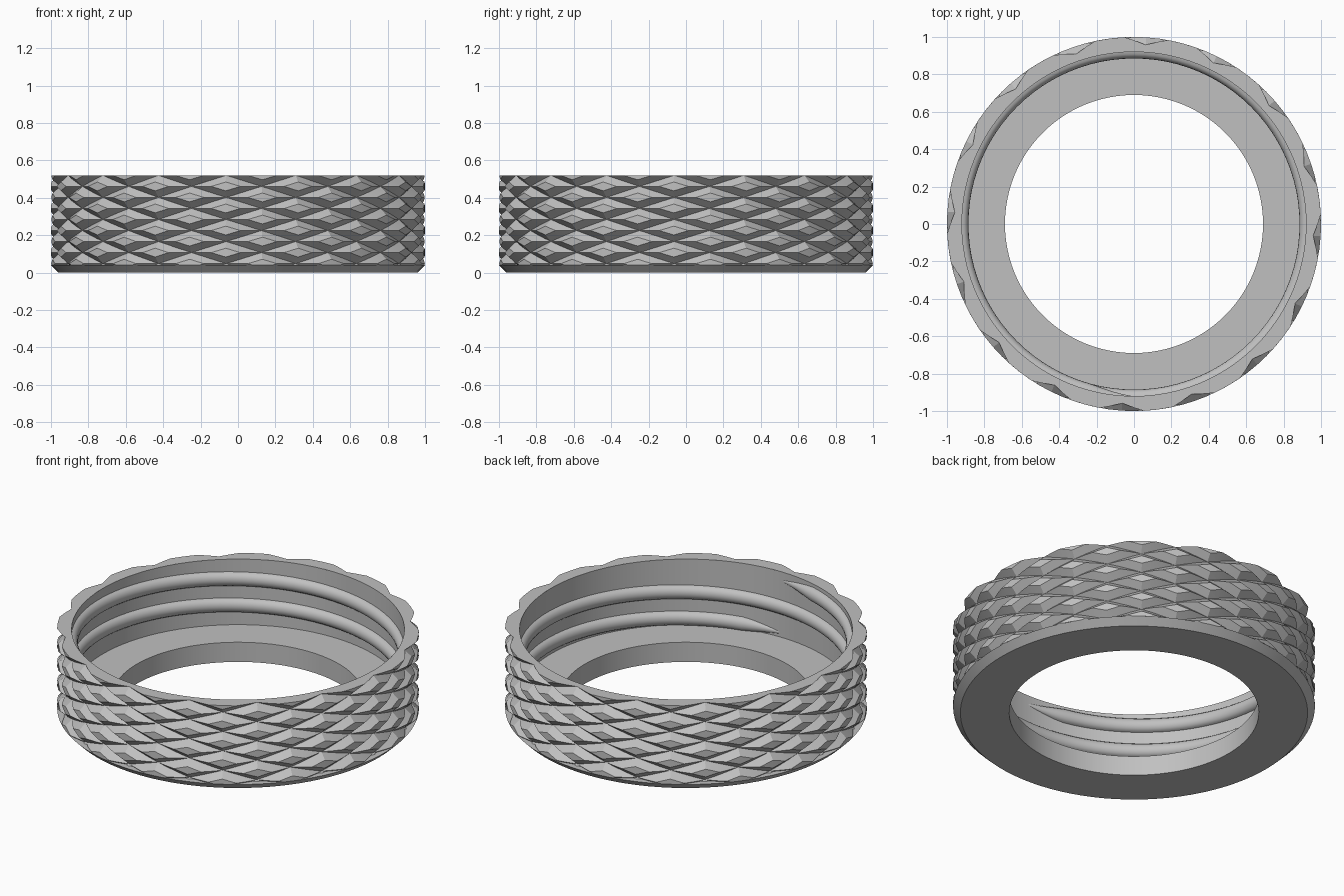
import bpy, bmesh, math

if "Cube" in bpy.data.objects:
    bpy.data.objects.remove(bpy.data.objects["Cube"])

H, CH = 0.52, 0.04            # total height, bottom chamfer
WALL, FLOOR, HOLE = 0.92, 0.12, 0.69
N, PITCH, W, DEPTH = 16, 0.118, 0.3, 0.04   # knurl layout

grey = bpy.data.materials.new("grey_metal")
grey.diffuse_color = (0.53, 0.53, 0.53, 1)
grey.use_nodes = True
grey.node_tree.nodes["Principled BSDF"].inputs["Base Color"].default_value = grey.diffuse_color


def finish(bm, name, smooth=30):
    bmesh.ops.recalc_face_normals(bm, faces=bm.faces)
    me = bpy.data.meshes.new(name)
    bm.to_mesh(me)
    bm.free()
    me.materials.append(grey)
    ob = bpy.data.objects.new(name, me)
    bpy.context.collection.objects.link(ob)
    if smooth:
        bpy.ops.object.select_all(action='DESELECT')
        ob.select_set(True)
        bpy.context.view_layer.objects.active = ob
        bpy.ops.object.shade_smooth_by_angle(angle=math.radians(smooth))
    return ob


def polar(r, a, z):
    return (r * math.cos(a), r * math.sin(a), z)


# Ring body: inner wall, floor, hole, base and chamfer as one turned profile
bm = bmesh.new()
profile = [(WALL, H), (WALL, FLOOR), (HOLE, FLOOR), (HOLE, 0),
           (1 - CH, 0), (1, CH), (0.95, CH)]
SEG = 96
rings = [[bm.verts.new(polar(r, math.tau * i / SEG, z)) for r, z in profile] for i in range(SEG)]
for i in range(SEG):
    a, b = rings[i], rings[(i + 1) % SEG]
    for j in range(len(profile) - 1):
        bm.faces.new((a[j], b[j], b[j + 1], a[j + 1]))
finish(bm, "ring_body")

# Knurl tile: crossed V grooves laid out flat (x = turn fraction, y = height, z = groove depth)
tile = bmesh.new()
lines = [k + d for k in range(-6, 8) for d in (-W, 0, W)]


def off(t):
    return abs(t - round(t))


def point(u, v):
    depth = DEPTH * max(0, 1 - min(off(u), off(v)) / W)
    return tile.verts.new(((u + v) / 2, H + (u - v) / 2 * PITCH, depth))


grid = [[point(u, v) for v in lines] for u in lines]
for i in range(len(lines) - 1):
    for j in range(len(lines) - 1):
        quad = [grid[i][j], grid[i + 1][j], grid[i + 1][j + 1], grid[i][j + 1]]
        if i % 3 < 2 and j % 3 < 2:
            # split each groove crossing from its centre to the diamond corner
            k = 0 if i % 3 == j % 3 else 1
            q = quad[k:] + quad[:k]
            tile.faces.new((q[0], q[1], q[2]))
            tile.faces.new((q[0], q[2], q[3]))
        else:
            tile.faces.new(quad)


def cut(co, no, clear):
    bmesh.ops.bisect_plane(tile, geom=tile.verts[:] + tile.edges[:] + tile.faces[:], dist=1e-6,
                           plane_co=co, plane_no=no, clear_outer=clear)


cut((0, CH, 0), (0, -1, 0), True)
cut((0, H, 0), (0, 1, 0), True)
cut((0, 0, 0), (-1, 0, 0), True)
cut((1, 0, 0), (1, 0, 0), True)
for k in range(1, 6):
    cut((k / 6, 0, 0), (1, 0, 0), False)

# Wrap the tile around the ring, then close the top rim inward
bm = bmesh.new()
for n in range(N):
    made = {v: bm.verts.new(polar(1 - v.co.z,
                                  math.radians(108.75) + (n + v.co.x) * math.tau / N, v.co.y))
            for v in tile.verts}
    for f in tile.faces:
        bm.faces.new([made[v] for v in f.verts])
tile.free()
bmesh.ops.remove_doubles(bm, verts=bm.verts, dist=1e-5)
rim = [e for e in bm.edges if e.is_boundary and all(abs(v.co.z - H) < 1e-4 for v in e.verts)]
new = bmesh.ops.extrude_edge_only(bm, edges=rim)["geom"]
for v in (g for g in new if isinstance(g, bmesh.types.BMVert)):
    s = WALL / math.hypot(v.co.x, v.co.y)
    v.co.x *= s
    v.co.y *= s
finish(bm, "knurled_grip", 12)

# Inner screw thread: rounded ridge, two turns, tapering into the wall at both ends
bm = bmesh.new()
TURNS, STEPS, ARC = 2, 192, 8
rows = []
for i in range(STEPS + 1):
    t = i / STEPS * TURNS
    fade = min(1, min(t, TURNS - t) * 360 / 14)
    a = math.radians(-90) + t * math.tau
    zc = 0.145 + 0.16 * t
    rows.append([bm.verts.new(polar(WALL + 0.002 - (0.037 * fade) * math.sin(math.pi * k / ARC), a,
                                    zc - 0.042 * (0.1 + 0.9 * fade) * math.cos(math.pi * k / ARC)))
                 for k in range(ARC + 1)])
for a, b in zip(rows, rows[1:]):
    for k in range(ARC):
        bm.faces.new((a[k], b[k], b[k + 1], a[k + 1]))
    bm.faces.new((a[ARC], b[ARC], b[0], a[0]))
finish(bm, "screw_thread", 50)
